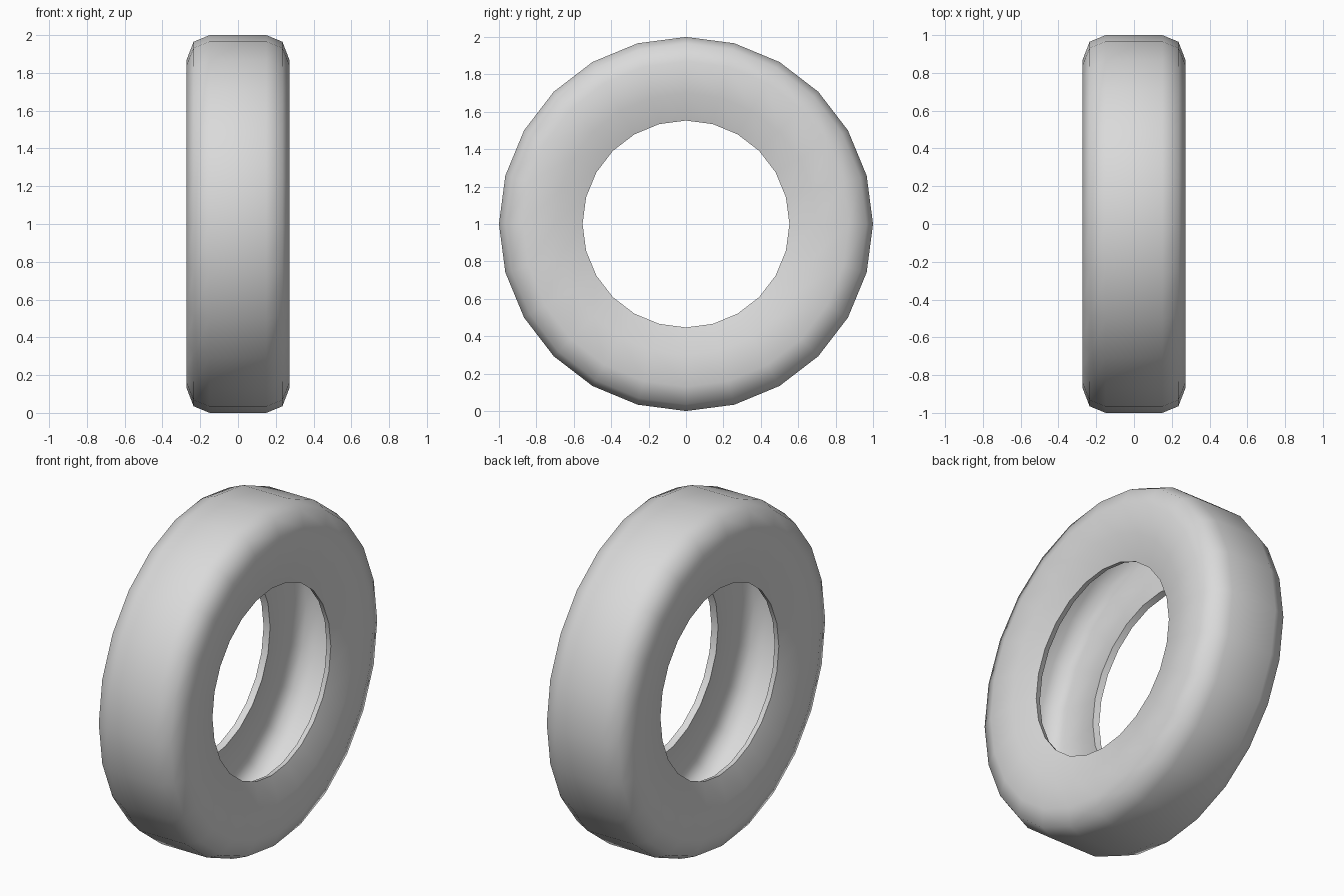
import bpy, bmesh, math
from mathutils import Vector, Matrix

SEGMENTS = 24

cube = bpy.data.objects.get("Cube")
if cube:
    bpy.data.objects.remove(cube, do_unlink=True)

# Plain grey rubber
rubber = bpy.data.materials.new("light_grey_rubber")
rubber.use_nodes = True
grey = (0.7, 0.7, 0.7, 1.0)
rubber.diffuse_color = grey
rubber.node_tree.nodes["Principled BSDF"].inputs["Base Color"].default_value = grey

# Half cross-section as (x, radius), from the bead lip to the tread
outer = [(0.22, 0.553), (0.265, 0.70), (0.272, 0.87), (0.235, 0.965), (0.15, 1.0)]
# Hollow inside of the carcass, from the tread back to the lip
inner = [(0.137, 0.963), (0.208, 0.935), (0.235, 0.865), (0.229, 0.705), (0.185, 0.564)]


def mirrored(points):
    return [(-x, r) for x, r in reversed(points)]


# Closed loop: right side out, left side out, left side in, right side in
profile = outer + mirrored(outer) + mirrored(inner) + inner

# Revolve the loop around the x axis
bm = bmesh.new()
rings = []
for i in range(SEGMENTS):
    turn = Matrix.Rotation(math.tau * i / SEGMENTS, 3, 'X')
    rings.append([bm.verts.new(turn @ Vector((x, 0, r)) + Vector((0, 0, 1)))
                  for x, r in profile])
for i in range(SEGMENTS):
    a, b = rings[i], rings[(i + 1) % SEGMENTS]
    for j in range(len(profile)):
        k = (j + 1) % len(profile)
        bm.faces.new((a[j], a[k], b[k], b[j]))
bmesh.ops.recalc_face_normals(bm, faces=bm.faces)

mesh = bpy.data.meshes.new("tire")
bm.to_mesh(mesh)
bm.free()
mesh.materials.append(rubber)
tire = bpy.data.objects.new("tire", mesh)
bpy.context.collection.objects.link(tire)

# Smooth carcass with crisp bead lips
bpy.ops.object.select_all(action='DESELECT')
tire.select_set(True)
bpy.context.view_layer.objects.active = tire
bpy.ops.object.shade_smooth_by_angle(angle=math.radians(60))
